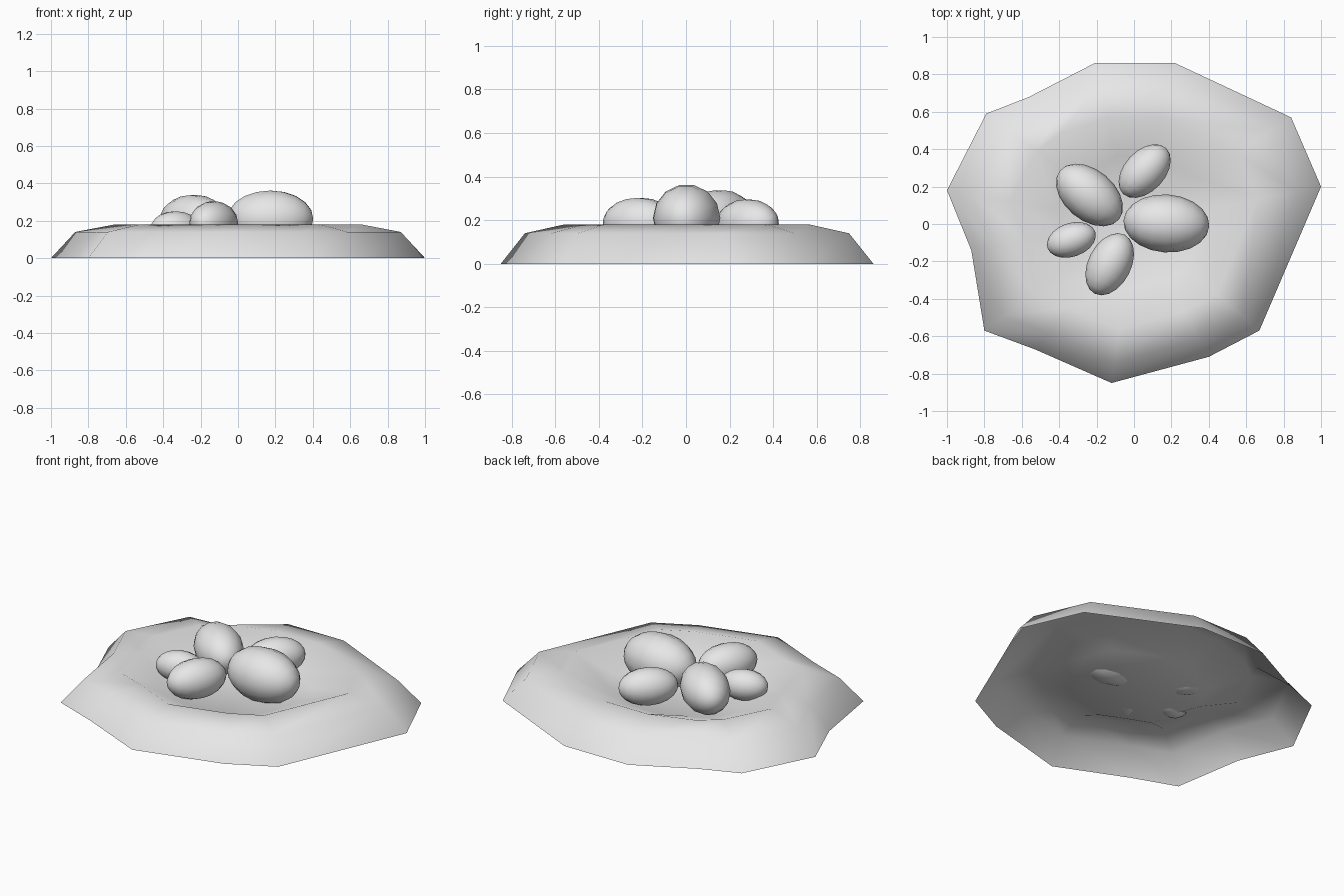
import bpy, bmesh, math
from mathutils import Matrix, Vector

if "Cube" in bpy.data.objects:
    bpy.data.objects.remove(bpy.data.objects["Cube"])

grey = bpy.data.materials.new("light grey")
grey.diffuse_color = (0.8, 0.8, 0.8, 1)
grey.use_nodes = True
grey.node_tree.nodes["Principled BSDF"].inputs["Base Color"].default_value = grey.diffuse_color


def finish(bm, name):
    bmesh.ops.recalc_face_normals(bm, faces=bm.faces)
    mesh = bpy.data.meshes.new(name)
    for f in bm.faces:
        f.smooth = True
    bm.to_mesh(mesh)
    bm.free()
    mesh.materials.append(grey)
    obj = bpy.data.objects.new(name, mesh)
    bpy.context.collection.objects.link(obj)
    return obj


# Nest: an open sheet rising from an irregular outline to a ridge, then dipping to a floor
outline = [(-0.21, 0.86), (-0.56, 0.68), (-0.79, 0.59), (-1.0, 0.18), (-0.87, -0.14),
           (-0.80, -0.57), (-0.53, -0.67), (-0.12, -0.85), (0.40, -0.71), (0.67, -0.57),
           (1.0, 0.20), (0.84, 0.57), (0.22, 0.86)]
FOLD = 1  # the pinched corner of the outline
rings = [(1.0, 0.0), (0.87, 0.14), (0.66, 0.18), (0.42, 0.085)]
bm = bmesh.new()
loops = []
for k, (s, z) in enumerate(rings):
    loop = []
    for i, (x, y) in enumerate(outline):
        t = s
        if i == FOLD and k in (1, 2):
            t = (0.78, 0.71)[k - 1]
        loop.append(bm.verts.new((x * t, y * t, z)))
    loops.append(loop)
n = len(outline)
for a, b in zip(loops, loops[1:]):
    for i in range(n):
        j = (i + 1) % n
        bm.faces.new((a[i], a[j], b[j], b[i]))
# floor
centre = bm.verts.new((-0.03, 0.02, 0.07))
for i in range(n):
    bm.faces.new((loops[-1][i], loops[-1][(i + 1) % n], centre))
nest = finish(bm, "nest")
# make the upper side the front side
if sum(p.normal.z * p.area for p in nest.data.polygons) < 0:
    nest.data.flip_normals()


# Eggs: low-poly ellipsoids lying on the floor
def egg(name, x, y, length, radius, angle, top):
    bm = bmesh.new()
    bmesh.ops.create_uvsphere(bm, u_segments=14, v_segments=10, radius=1)
    m = (Matrix.Translation(Vector((x, y, top - radius)))
         @ Matrix.Rotation(math.radians(angle), 4, 'Z')
         @ Matrix.Diagonal((length, radius, radius, 1))
         @ Matrix.Rotation(math.radians(90), 4, 'Y'))
    bmesh.ops.transform(bm, matrix=m, verts=bm.verts)
    finish(bm, name)


egg("egg_right", 0.173, 0.003, 0.23, 0.155, -4, 0.365)
egg("egg_back_left", -0.238, 0.155, 0.205, 0.135, -40, 0.34)
egg("egg_back_right", 0.057, 0.283, 0.168, 0.109, 47, 0.297)
egg("egg_left", -0.335, -0.085, 0.135, 0.09, 19, 0.252)
egg("egg_front", -0.13, -0.215, 0.177, 0.115, 63, 0.305)
